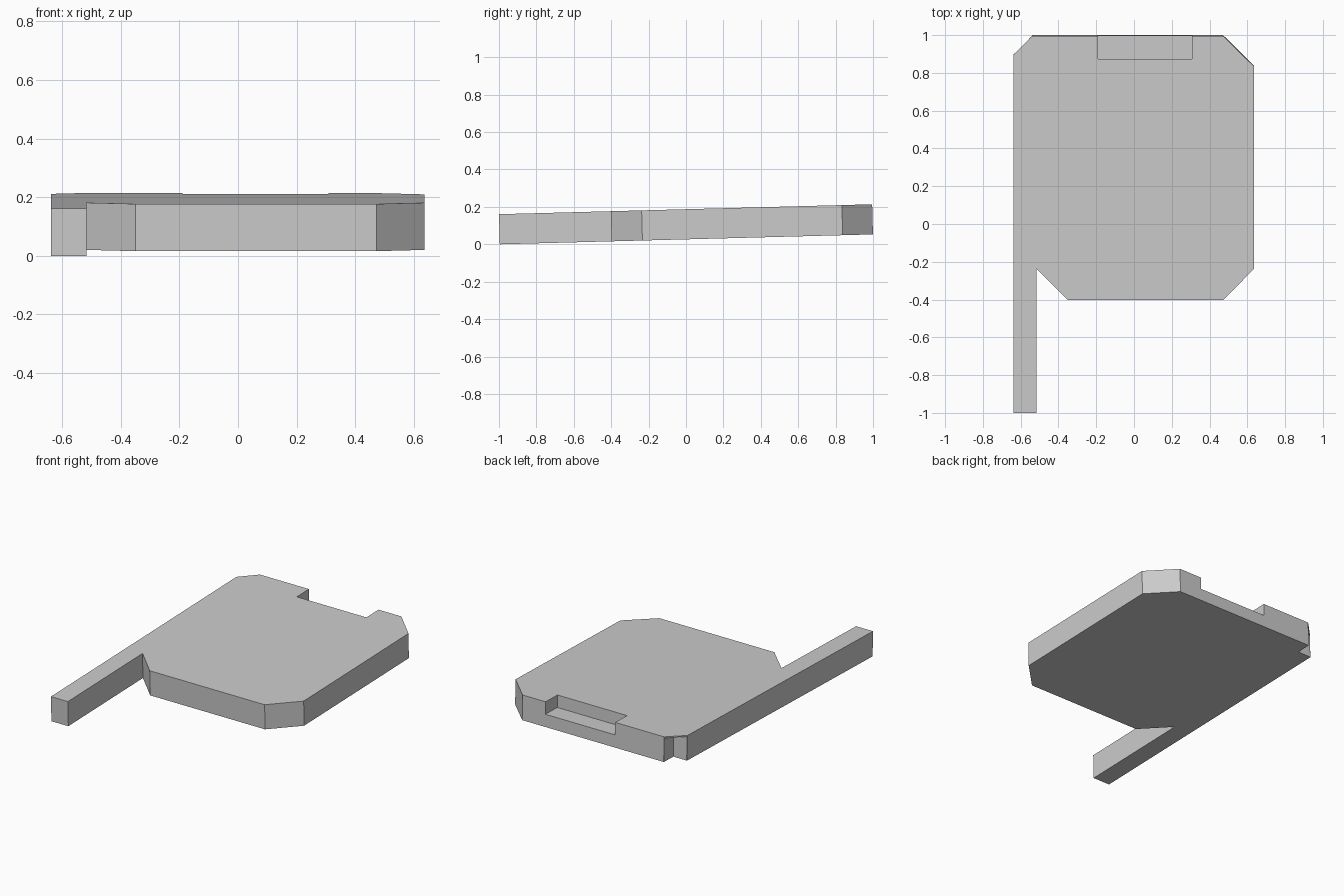
import bpy, bmesh, math

cube = bpy.data.objects.get("Cube")
if cube:
    bpy.data.objects.remove(cube, do_unlink=True)

grey = bpy.data.materials.new("light grey")
grey.use_nodes = True
grey.diffuse_color = (0.6, 0.6, 0.6, 1)
grey.node_tree.nodes["Principled BSDF"].inputs["Base Color"].default_value = (0.6, 0.6, 0.6, 1)

THICK = 0.161
TILT = math.radians(1.52)


def slab(name, outline, z0, z1):
    """Extrude a flat outline between two heights and tilt it up at the back."""
    bm = bmesh.new()
    face = bm.faces.new([bm.verts.new((x, y, z0)) for x, y in outline])
    top = bmesh.ops.extrude_face_region(bm, geom=[face])
    verts = [g for g in top["geom"] if isinstance(g, bmesh.types.BMVert)]
    bmesh.ops.translate(bm, verts=verts, vec=(0, 0, z1 - z0))
    bmesh.ops.recalc_face_normals(bm, faces=bm.faces)
    mesh = bpy.data.meshes.new(name)
    bm.to_mesh(mesh)
    bm.free()
    mesh.materials.append(grey)
    obj = bpy.data.objects.new(name, mesh)
    bpy.context.collection.objects.link(obj)
    obj.rotation_euler.x = TILT
    obj.location = (0, 0.002, math.sin(TILT) * 0.998)
    return obj


def box(name, x0, x1, y0, y1, z0, z1):
    return slab(name, [(x0, y0), (x1, y0), (x1, y1), (x0, y1)], z0, z1)


def cut(target, cutter):
    mod = target.modifiers.new(cutter.name, 'BOOLEAN')
    mod.operation = 'DIFFERENCE'
    mod.solver = 'EXACT'
    mod.object = cutter
    cutter.hide_render = True
    cutter.hide_viewport = True
    cutter.display_type = 'WIRE'


# Plate with bevelled corners and a long arm on one side
plate = slab("plate_with_arm", [
    (-0.638, -0.998), (-0.517, -0.998), (-0.517, -0.235), (-0.35, -0.4),
    (0.472, -0.4), (0.636, -0.235), (0.636, 0.836), (0.472, 0.998),
    (-0.54, 0.998), (-0.638, 0.898)], 0, THICK)

# Half-depth notch in the back edge
cut(plate, box("back_notch_cutter", -0.19, 0.308, 0.875, 1.1, 0.081, 0.3))

# Corner pocket open from below, leaving a thin cap on top
cut(plate, box("corner_pocket_cutter", -0.8, -0.541, 0.9, 1.1, -0.1, THICK - 0.008))

# Bake the cuts and remove the helpers
bpy.context.view_layer.update()
graph = bpy.context.evaluated_depsgraph_get()
baked = bpy.data.meshes.new_from_object(plate.evaluated_get(graph))
plate.modifiers.clear()
plate.data = baked
for name in ("back_notch_cutter", "corner_pocket_cutter"):
    bpy.data.objects.remove(bpy.data.objects[name], do_unlink=True)
